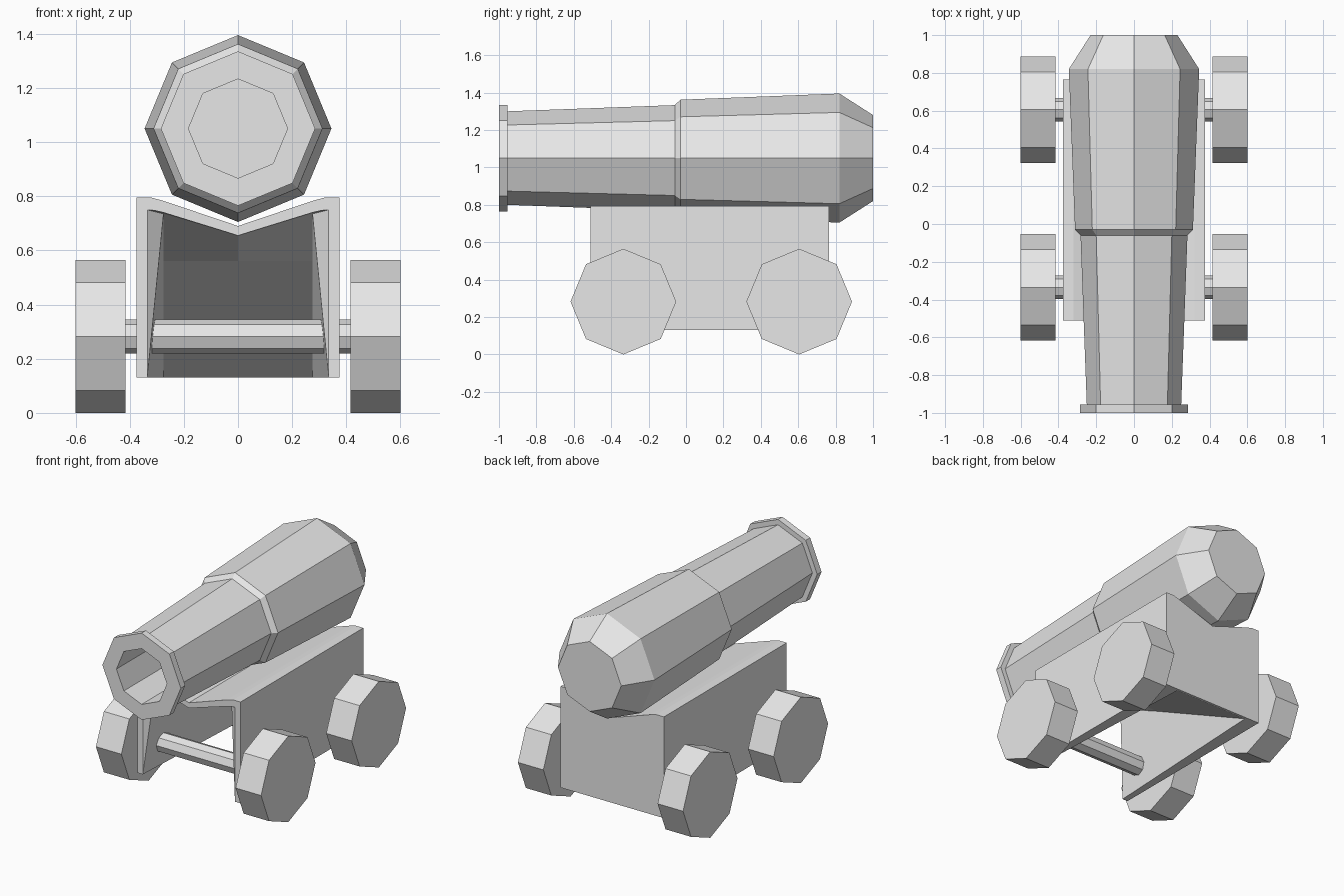
import bpy, bmesh, math

cube = bpy.data.objects.get("Cube")
if cube:
    bpy.data.objects.remove(cube, do_unlink=True)

GREY = (0.8, 0.8, 0.8, 1.0)
metal = bpy.data.materials.new("light_grey")
metal.use_nodes = True
metal.diffuse_color = GREY
metal.node_tree.nodes["Principled BSDF"].inputs["Base Color"].default_value = GREY


def finish(name, bm):
    bmesh.ops.recalc_face_normals(bm, faces=bm.faces)
    mesh = bpy.data.meshes.new(name)
    bm.to_mesh(mesh)
    bm.free()
    mesh.materials.append(metal)
    obj = bpy.data.objects.new(name, mesh)
    bpy.context.collection.objects.link(obj)
    return obj


def lathe(name, profile, axis, center):
    """Eight-sided turned solid from (position along axis, radius) pairs, corner up."""
    bm = bmesh.new()
    rings = []
    for along, radius in profile:
        ring = []
        for k in range(8):
            a = k * math.pi / 4
            side, up = radius * math.sin(a), radius * math.cos(a)
            co = (along, side, up) if axis == "X" else (side, along, up)
            ring.append(bm.verts.new(co))
        rings.append(ring)
    for r0, r1 in zip(rings, rings[1:]):
        for k in range(8):
            n = (k + 1) % 8
            bm.faces.new((r0[k], r0[n], r1[n], r1[k]))
    bm.faces.new(rings[0])
    bm.faces.new(rings[-1])
    obj = finish(name, bm)
    obj.location = center
    return obj


# Barrel: bore, muzzle lip, stepped taper, chamfered breech
lathe("barrel", [(0.0, 0.183), (-1.0, 0.183), (-1.0, 0.285), (-0.955, 0.285),
                 (-0.955, 0.25), (-0.06, 0.283), (-0.03, 0.312),
                 (0.82, 0.345), (1.0, 0.23)], "Y", (0, 0, 1.05))

# Wheels and axles
WHEEL_R = 0.2825
for end, y in (("front", -0.335), ("rear", 0.605)):
    lathe(end + "_axle", [(-0.42, 0.063), (0.42, 0.063)], "X", (0, y, WHEEL_R))
    for side, s in (("left", 1), ("right", -1)):
        lathe(f"{end}_{side}_wheel", [(-0.0925, WHEEL_R), (0.0925, WHEEL_R)],
              "X", (s * 0.5075, y, WHEEL_R))

# Carriage: V-topped block with a wedge-shaped hollow open to the front and bottom
FRONT, BACK, BASE = -0.51, 0.765, 0.13
outer_half = [(0.375, BASE), (0.375, 0.795), (0.32, 0.795), (0.275, 0.783), (0, 0.69)]
inner_half = [(0.335, BASE), (0.335, 0.75), (0.31, 0.748), (0.275, 0.74), (0, 0.655)]


def mirrored(half):
    return half + [(-x, z) for x, z in reversed(half[:-1])]


bm = bmesh.new()


def row(points, y):
    return [bm.verts.new((x, y, z)) for x, z in points]


of = row(mirrored(outer_half), FRONT)
ob = row(mirrored(outer_half), BACK)
rim = row(mirrored(inner_half), FRONT)
knee = row([(0.275, 0.735), (-0.275, 0.735)], -0.46)
mid = row([(0.275, 0.56), (0, 0.56), (-0.275, 0.56)], -0.1)
low = row([(0.275, BASE), (-0.275, BASE)], 0.75)

# outer shell, front rim and back
for i in range(8):
    bm.faces.new((of[i], of[i + 1], ob[i + 1], ob[i]))
    bm.faces.new((of[i], of[i + 1], rim[i + 1], rim[i]))
bm.faces.new(ob)
# bottom edges
bm.faces.new((low[0], low[1], ob[8], ob[0]))
# hollow: side walls and sloping ceiling
for s, e in ((0, 0), (1, 8)):
    step = 1 if s == 0 else -1
    r = [rim[e + step * k] for k in range(5)]
    m = mid[2 * s]
    bm.faces.new((of[e], r[0], low[s], ob[e]))
    bm.faces.new((r[0], r[1], knee[s]))
    bm.faces.new((r[1], r[2], knee[s]))
    bm.faces.new((r[2], r[3], knee[s]))
    bm.faces.new((r[3], r[4], knee[s]))
    bm.faces.new((r[0], knee[s], low[s]))
    bm.faces.new((knee[s], m, low[s]))
    bm.faces.new((knee[s], r[4], mid[1], m))
bm.faces.new((mid[0], mid[1], mid[2], low[1], low[0]))
finish("carriage", bm)
